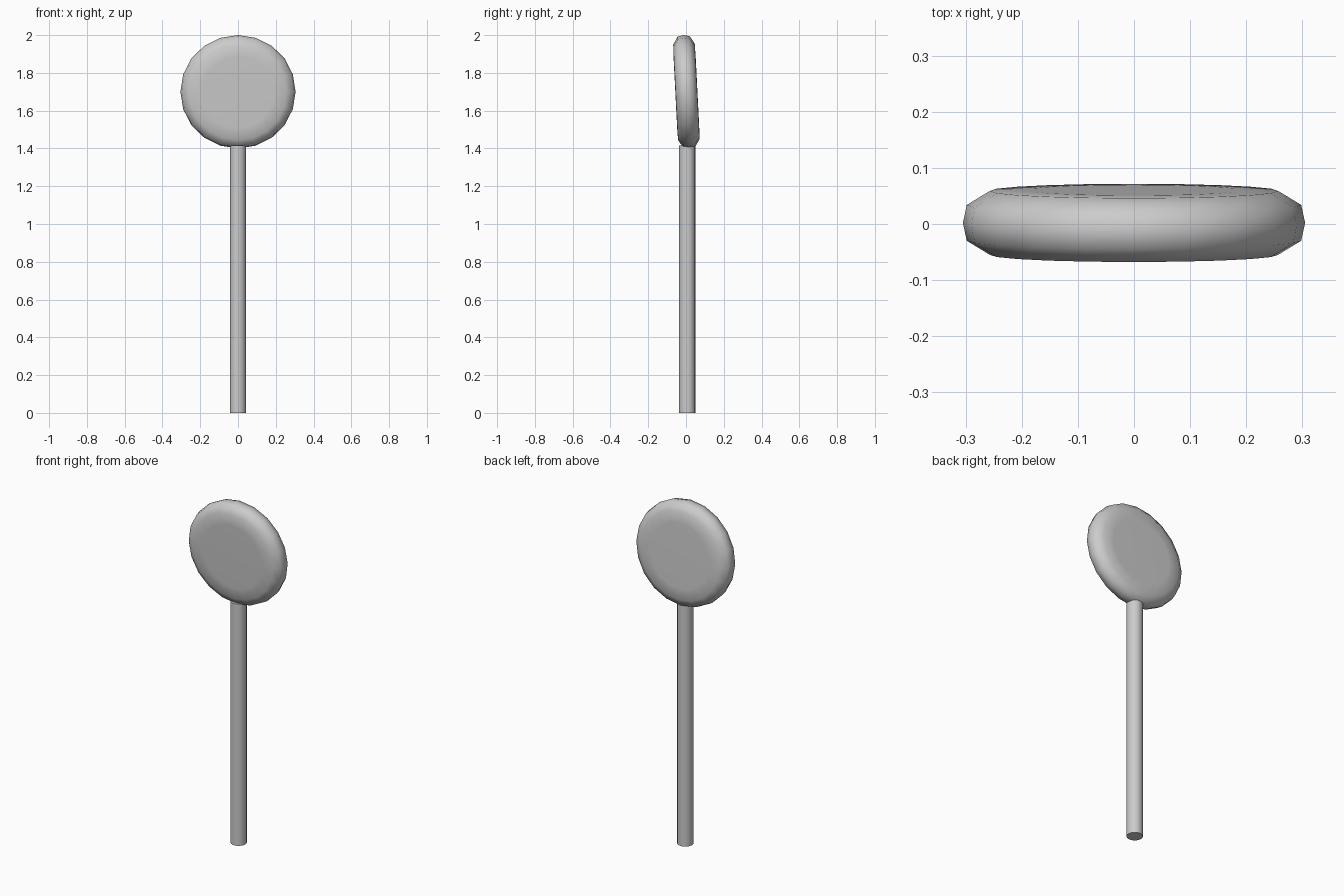
import bpy, bmesh, math
from mathutils import Matrix

if "Cube" in bpy.data.objects:
    bpy.data.objects.remove(bpy.data.objects["Cube"])

SIDES = 20


def lathe(name, profile, sides, matrix, angle):
    """Revolve (radius, height) points around z, cap both ends."""
    bm = bmesh.new()
    rings = []
    for r, h in profile:
        rings.append([bm.verts.new((r * math.cos(2 * math.pi * i / sides),
                                    r * math.sin(2 * math.pi * i / sides), h))
                      for i in range(sides)])
    for a, b in zip(rings, rings[1:]):
        for i in range(sides):
            j = (i + 1) % sides
            bm.faces.new((a[i], a[j], b[j], b[i]))
    bm.faces.new(rings[0][::-1])
    bm.faces.new(rings[-1])
    bmesh.ops.transform(bm, matrix=matrix, verts=bm.verts)
    bmesh.ops.recalc_face_normals(bm, faces=bm.faces)
    mesh = bpy.data.meshes.new(name)
    bm.to_mesh(mesh)
    bm.free()
    obj = bpy.data.objects.new(name, mesh)
    bpy.context.collection.objects.link(obj)
    bpy.ops.object.select_all(action='DESELECT')
    obj.select_set(True)
    bpy.context.view_layer.objects.active = obj
    bpy.ops.object.shade_smooth_by_angle(angle=math.radians(angle))
    return obj


# round head: rounded rim, flat faces, leaning slightly to the front
half = [(0.305, 0.0), (0.298, 0.032), (0.257, 0.057), (0.19, 0.0585)]
profile = [(r, -h) for r, h in half[:0:-1]] + half
lean = Matrix.Translation((0, 0.002, 1.70)) @ Matrix.Rotation(math.radians(90 + 2.9), 4, 'X')
lathe("head", profile, SIDES, lean @ Matrix.Diagonal((1, 0.985, 1, 1)), 60)

# straight stick
lathe("stick", [(0.043, 0.0), (0.043, 1.415)], SIDES,
      Matrix.Translation((0, 0.006, 0)), 40)
